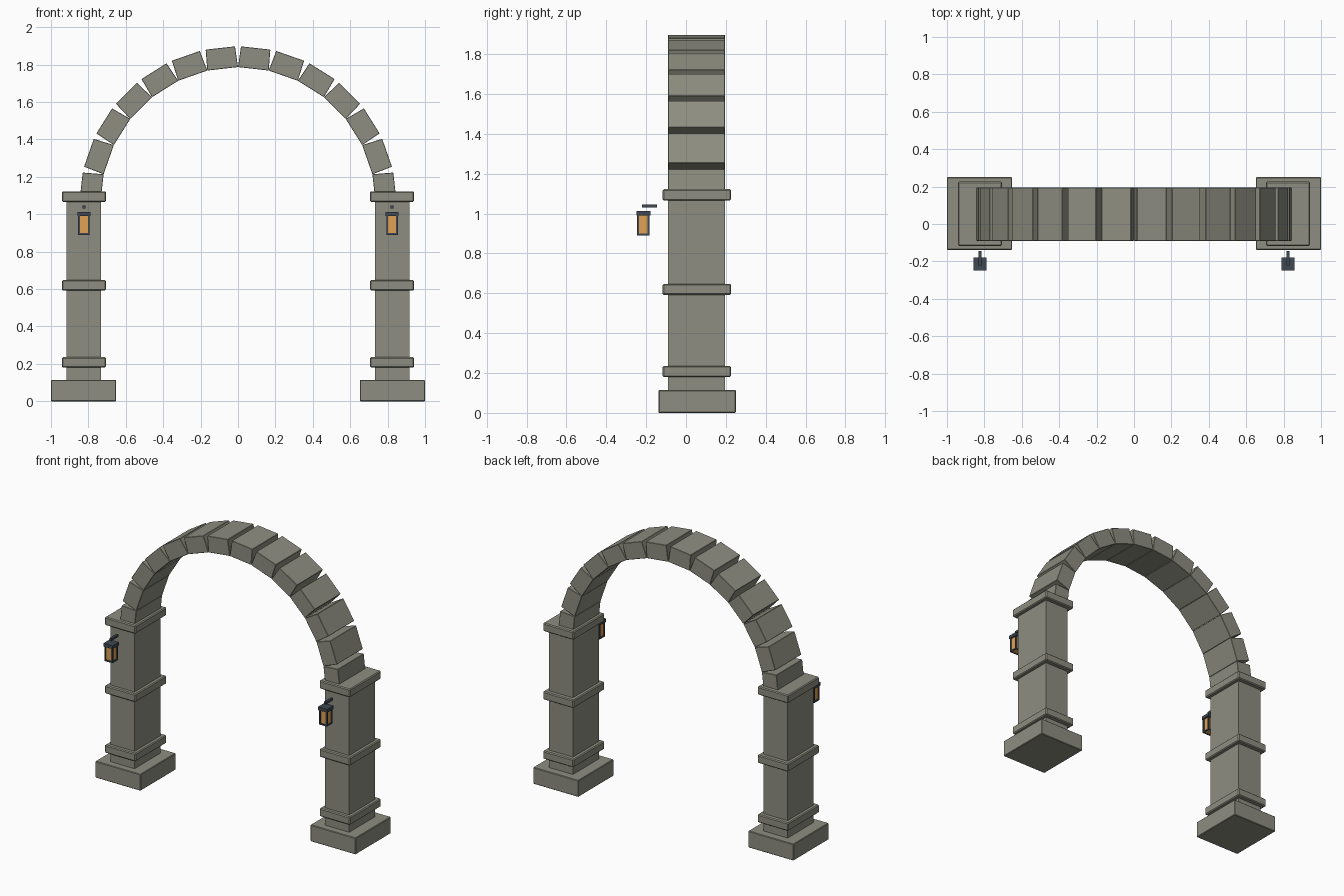
import bpy, bmesh, math

if "Cube" in bpy.data.objects:
    bpy.data.objects.remove(bpy.data.objects["Cube"])


def material(name, color):
    m = bpy.data.materials.new(name)
    m.diffuse_color = color
    m.use_nodes = True
    m.node_tree.nodes["Principled BSDF"].inputs["Base Color"].default_value = m.diffuse_color
    return m


STONE = material("stone", (0.27, 0.27, 0.22, 1))
METAL = material("dark_metal", (0.05, 0.065, 0.085, 1))
GLASS = material("amber_glass", (0.75, 0.36, 0.09, 1))


def finish(name, bm, mat, bevel=0):
    bmesh.ops.recalc_face_normals(bm, faces=bm.faces[:])
    mesh = bpy.data.meshes.new(name)
    bm.to_mesh(mesh)
    bm.free()
    mesh.materials.append(mat)
    ob = bpy.data.objects.new(name, mesh)
    bpy.context.collection.objects.link(ob)
    if bevel:
        mod = ob.modifiers.new("worn_edges", 'BEVEL')
        mod.width, mod.segments = bevel, 1
    return ob


def box(name, x, y, z, mat=STONE, bevel=0):
    """Box from (min, max) ranges."""
    bm = bmesh.new()
    bmesh.ops.create_cube(bm, size=1)
    for v in bm.verts:
        v.co = [r[0] + (c + 0.5) * (r[1] - r[0]) for c, r in zip(v.co, (x, y, z))]
    return finish(name, bm, mat, bevel)


def voussoir(name, angle, side):
    """Slightly tapered arch block; neighbours touch only at the inner edge."""
    inner, outer = R * math.sin(STEP / 2), 0.079
    r0 = R * math.cos(STEP / 2)
    bm = bmesh.new()
    ring = []
    for t, r in ((-inner, r0), (inner, r0), (outer, r0 + 0.112), (-outer, r0 + 0.112)):
        x = r * math.sin(angle) + t * math.cos(angle)
        z = r * math.cos(angle) - t * math.sin(angle)
        ring.append(bm.verts.new((side * x, ARCH_Y[0], CENTER_Z + z)))
    face = bm.faces.new(ring)
    ext = bmesh.ops.extrude_face_region(bm, geom=[face])["geom"]
    bmesh.ops.translate(bm, vec=(0, ARCH_Y[1] - ARCH_Y[0], 0),
                        verts=[g for g in ext if isinstance(g, bmesh.types.BMVert)])
    return finish(name, bm, STONE, 0.002)


R, CENTER_Z, STEP = 0.737, 1.05, math.pi / 14
ARCH_Y = (-0.09, 0.195)

for side, tag in ((-1, "left"), (1, "right")):
    def span(a, b):
        return tuple(sorted((side * a, side * b)))

    # Pillar: plinth, shaft and three collars
    box(f"plinth_{tag}", span(0.652, 1.0), (-0.138, 0.25), (0, 0.115), bevel=0.004)
    box(f"shaft_{tag}", span(0.732, 0.917), ARCH_Y, (0.10, 1.09))
    for part, z in (("lower", (0.18, 0.236)), ("middle", (0.592, 0.648)), ("top", (1.066, 1.123))):
        box(f"{part}_collar_{tag}", span(0.706, 0.942), (-0.117, 0.226), z, bevel=0.006)

    # Arch blocks
    for i in range(7):
        voussoir(f"arch_block_{tag}_{i + 1}", (i + 0.5) * STEP, side)

    # Lantern: bracket bar, cap, glass, corner posts and bottom rails
    cx, cy, h = 0.824, -0.214, 0.029
    box(f"lantern_bracket_{tag}", span(cx - 0.008, cx + 0.008), (-0.222, -0.145), (1.03, 1.046), METAL)
    box(f"lantern_cap_{tag}", span(cx - 0.035, cx + 0.035), (cy - 0.035, cy + 0.035), (0.99, 1.013), METAL)
    box(f"lantern_glass_{tag}", span(cx - 0.025, cx + 0.025), (cy - 0.025, cy + 0.025), (0.892, 0.992), GLASS)
    for i, (sx, sy) in enumerate(((-1, -1), (-1, 1), (1, -1), (1, 1))):
        px, py = cx + sx * h * 0.9, cy + sy * h * 0.9
        box(f"lantern_post_{tag}_{i + 1}", span(px - 0.005, px + 0.005),
            (py - 0.005, py + 0.005), (0.89, 0.992), METAL)
    for s in (-1, 1):
        a, b = s * 0.023, s * 0.031
        box(f"lantern_rail_x_{tag}", span(cx - 0.031, cx + 0.031),
            tuple(sorted((cy + a, cy + b))), (0.89, 0.9), METAL)
        box(f"lantern_rail_y_{tag}", span(cx + a, cx + b),
            (cy - 0.031, cy + 0.031), (0.89, 0.9), METAL)
